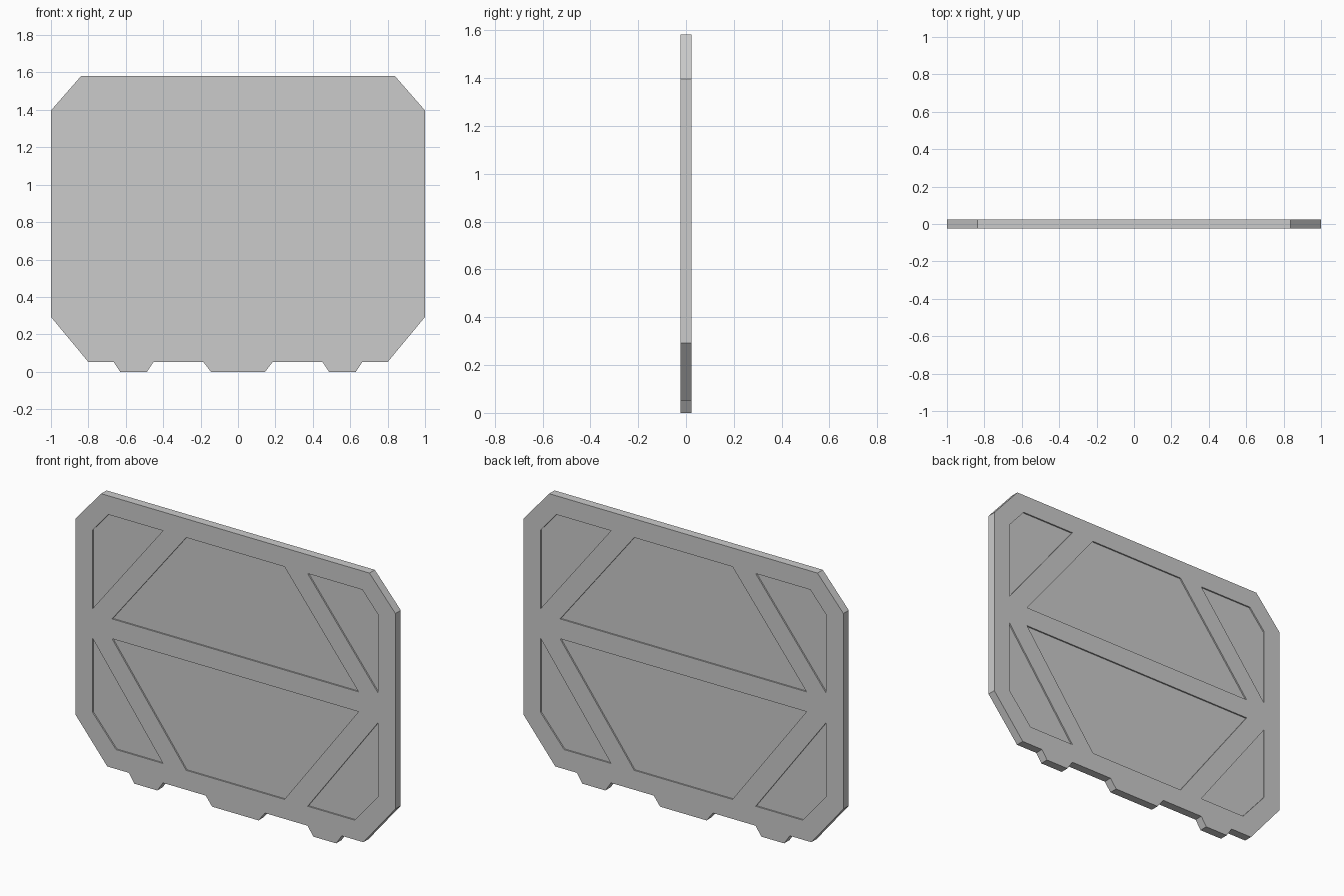
import bpy, bmesh

if "Cube" in bpy.data.objects:
    bpy.data.objects.remove(bpy.data.objects["Cube"])

HALF = 0.024      # half thickness of the plate
RECESS = 0.008    # depth of the sunken fields


def prism(bm, profile, y0, y1):
    """Closed prism from an (x, z) profile, spanning y0..y1."""
    front = [bm.verts.new((x, y0, z)) for x, z in profile]
    back = [bm.verts.new((x, y1, z)) for x, z in profile]
    bm.faces.new(front)
    bm.faces.new(back[::-1])
    n = len(profile)
    for i in range(n):
        j = (i + 1) % n
        bm.faces.new((front[j], front[i], back[i], back[j]))


def make_object(name, prisms):
    bm = bmesh.new()
    for profile, y0, y1 in prisms:
        prism(bm, profile, y0, y1)
    bmesh.ops.recalc_face_normals(bm, faces=bm.faces)
    mesh = bpy.data.meshes.new(name)
    bm.to_mesh(mesh)
    bm.free()
    obj = bpy.data.objects.new(name, mesh)
    bpy.context.collection.objects.link(obj)
    return obj


def mirrored(profile):
    return [(-x, z) for x, z in reversed(profile)]


# Plate outline: right half from the bottom centre tab up to the top edge
half = [(0.145, 0), (0.185, 0.052), (0.452, 0.052), (0.487, 0), (0.63, 0),
        (0.665, 0.052), (0.80, 0.052), (1, 0.293), (1, 1.397), (0.838, 1.582)]
plate = make_object("panel_plate", [(half + mirrored(half), -HALF, HALF)])

# Sunken fields: two wide trapezoids and four corner fields
upper = [(0.307, 1.476), (0.77, 0.893)]
lower = [(0.77, 0.781), (0.307, 0.162)]
upper_corner = [(0.452, 1.476), (0.793, 1.476), (0.893, 1.361), (0.893, 0.917)]
lower_corner = [(0.452, 0.162), (0.745, 0.162), (0.893, 0.334), (0.893, 0.753)]
fields = [upper + mirrored(upper), lower + mirrored(lower)]
for corner in (upper_corner, lower_corner):
    fields += [corner, mirrored(corner)]

# Cut the fields into the front and back
cuts = []
for f in fields:
    cuts.append((f, -HALF - 0.05, -HALF + RECESS))
    cuts.append((f, HALF - RECESS, HALF + 0.05))
cutter = make_object("recess_cutter", cuts)
cutter.hide_render = True

mod = plate.modifiers.new("recesses", 'BOOLEAN')
mod.operation = 'DIFFERENCE'
mod.solver = 'EXACT'
mod.object = cutter
bpy.context.view_layer.objects.active = plate
bpy.ops.object.modifier_apply(modifier=mod.name)
bpy.data.objects.remove(cutter)
